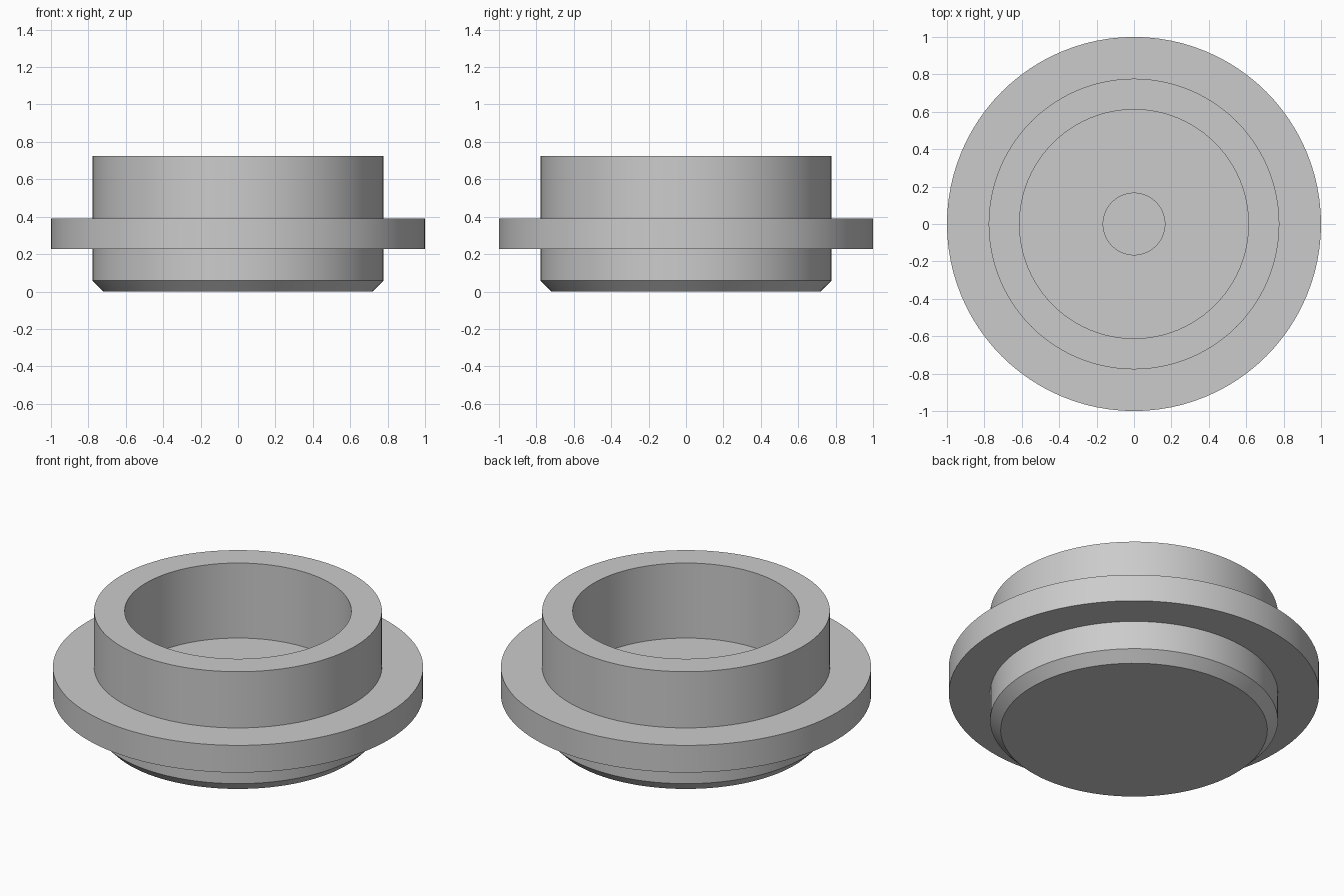
import bpy, bmesh, math

cube = bpy.data.objects.get("Cube")
if cube:
    bpy.data.objects.remove(cube, do_unlink=True)

SEGMENTS = 96

# Plain grey for the whole part
grey = bpy.data.materials.new("plain_grey")
grey.use_nodes = True
colour = (0.6, 0.6, 0.6, 1)
grey.diffuse_color = colour
grey.node_tree.nodes["Principled BSDF"].inputs["Base Color"].default_value = colour


def lathe(name, profile):
    """Spin a radius/height profile about z; its ends lie on the axis."""
    bm = bmesh.new()
    verts = [bm.verts.new((r, 0, z)) for r, z in profile]
    edges = [bm.edges.new(pair) for pair in zip(verts, verts[1:])]
    bmesh.ops.spin(bm, geom=verts + edges, cent=(0, 0, 0), axis=(0, 0, 1),
                   angle=math.tau, steps=SEGMENTS, use_merge=True)
    bmesh.ops.remove_doubles(bm, verts=bm.verts, dist=1e-5)
    bmesh.ops.recalc_face_normals(bm, faces=bm.faces)
    mesh = bpy.data.meshes.new(name)
    bm.to_mesh(mesh)
    bm.free()
    mesh.materials.append(grey)
    obj = bpy.data.objects.new(name, mesh)
    bpy.context.collection.objects.link(obj)
    bpy.ops.object.select_all(action='DESELECT')
    obj.select_set(True)
    bpy.context.view_layer.objects.active = obj
    bpy.ops.object.shade_smooth_by_angle(angle=math.radians(30))
    return obj


# Cup with chamfered base, flange collar, bore and a small blind hole in its floor
lathe("flanged_cup", [
    (0, 0), (0.72, 0), (0.777, 0.058),          # base and chamfer
    (0.777, 0.228), (1, 0.228),                 # lower wall, flange underside
    (1, 0.39), (0.777, 0.39),                   # flange rim and top
    (0.777, 0.725), (0.612, 0.725),             # upper wall and lip
    (0.612, 0.278), (0.165, 0.278),             # bore and floor
    (0.165, 0.17), (0, 0.17),                   # blind centre hole
])
